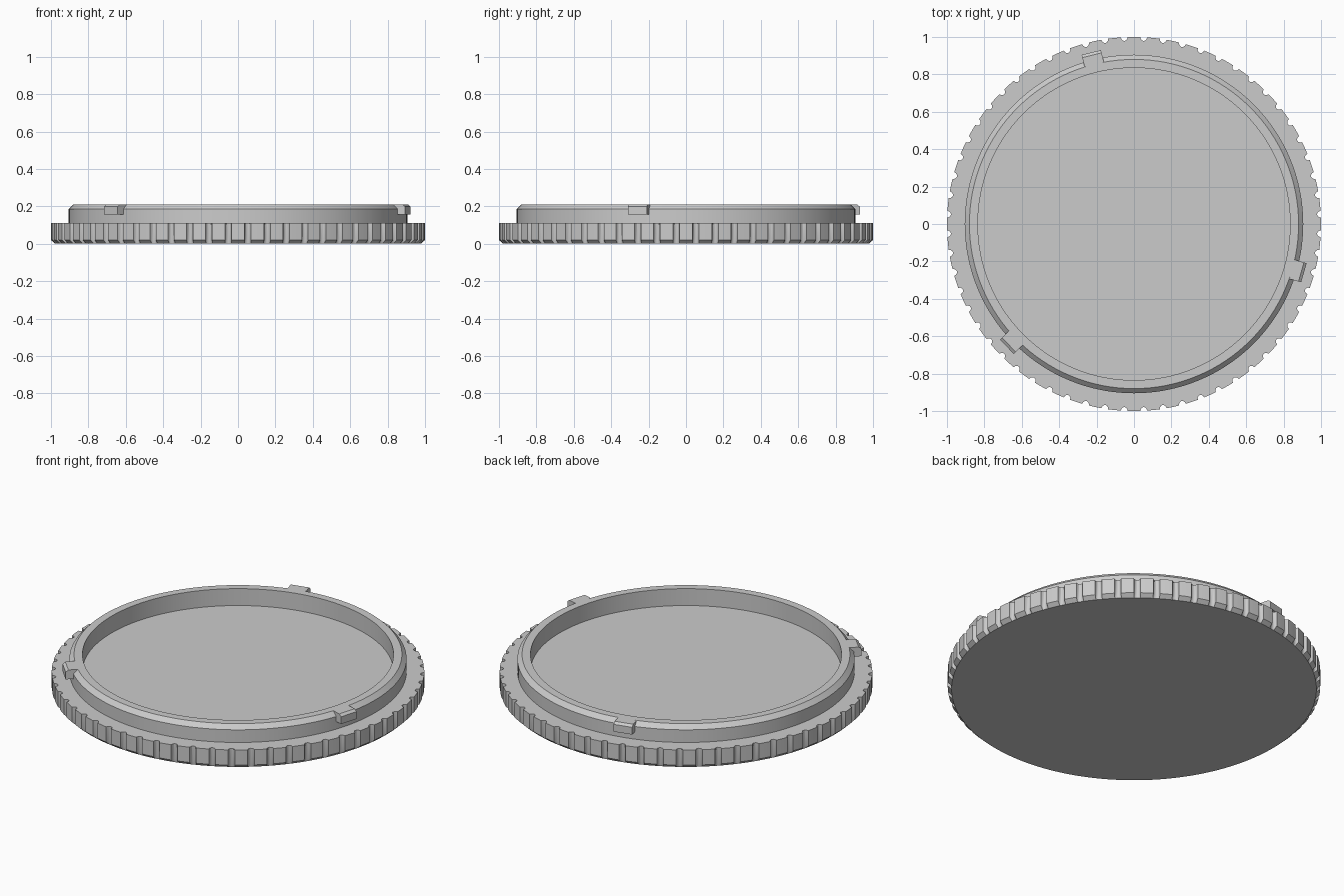
import bpy, bmesh, math
from mathutils import Matrix

old = bpy.data.objects.get("Cube")
if old:
    bpy.data.objects.remove(old, do_unlink=True)

GREY = (0.6, 0.6, 0.6, 1)
mat = bpy.data.materials.new("grey plastic")
mat.use_nodes = True
mat.diffuse_color = GREY
mat.node_tree.nodes["Principled BSDF"].inputs["Base Color"].default_value = GREY


def finish(bm, name, smooth=True):
    bmesh.ops.recalc_face_normals(bm, faces=bm.faces)
    mesh = bpy.data.meshes.new(name)
    bm.to_mesh(mesh)
    bm.free()
    mesh.materials.append(mat)
    obj = bpy.data.objects.new(name, mesh)
    bpy.context.collection.objects.link(obj)
    if smooth:
        bpy.ops.object.select_all(action="DESELECT")
        obj.select_set(True)
        bpy.context.view_layer.objects.active = obj
        bpy.ops.object.shade_smooth_by_angle(angle=math.radians(30))
    return obj


def add_loop(bm, polar, z):
    return [bm.verts.new((r * math.cos(a), r * math.sin(a), z)) for a, r in polar]


def bridge(bm, low, high):
    n = len(low)
    for i in range(n):
        j = (i + 1) % n
        bm.faces.new((low[i], low[j], high[j], high[i]))


# Grip disc: scalloped edge over a small bottom chamfer
NOTCHES, DEPTH, STEPS = 60, 0.02, 6
pitch = math.tau / NOTCHES
outline = []
for k in range(NOTCHES):
    centre = (k + 0.5) * pitch
    for s in range(STEPS + 1):
        phi = math.pi * s / STEPS
        outline.append((centre - 0.018 * math.cos(phi), 1 - DEPTH * math.sin(phi)))
    for t in (1, 2):
        outline.append((centre + 0.018 + (pitch - 0.036) * t / 3, 1))

bm = bmesh.new()
bottom = add_loop(bm, [(a, 0.979) for a, r in outline], 0)
lower = add_loop(bm, outline, 0.02)
upper = add_loop(bm, outline, 0.11)
shelf = add_loop(bm, [(a, 0.95) for a, r in outline], 0.11)
for low, high in ((bottom, lower), (lower, upper), (upper, shelf)):
    bridge(bm, low, high)
bm.faces.new(bottom)
bm.faces.new(shelf)
finish(bm, "grip_disc")

# Raised mount ring with chamfered outer rim, open in the middle
bm = bmesh.new()
angles = [math.tau * i / 128 for i in range(128)]
profile = [(0.905, 0.105), (0.905, 0.185), (0.88, 0.21), (0.835, 0.21), (0.835, 0.105)]
loops = [add_loop(bm, [(a, r) for a in angles], z) for r, z in profile]
for i in range(len(loops)):
    bridge(bm, loops[i], loops[(i + 1) % len(loops)])
finish(bm, "mount_ring")

# Three bayonet lugs: bevelled block profile extruded sideways
lug_profile = [(0.879, 0.155), (0.945, 0.155), (0.945, 0.198), (0.93, 0.21), (0.879, 0.21)]
for n in range(3):
    bm = bmesh.new()
    sides = [[bm.verts.new((r, y, z)) for r, z in lug_profile] for y in (-0.053, 0.053)]
    bridge(bm, *sides)
    for side in sides:
        bm.faces.new(side)
    bmesh.ops.transform(bm, verts=bm.verts,
                        matrix=Matrix.Rotation(math.radians(104 + 120 * n), 4, "Z"))
    finish(bm, f"bayonet_lug_{n + 1}", smooth=False)
